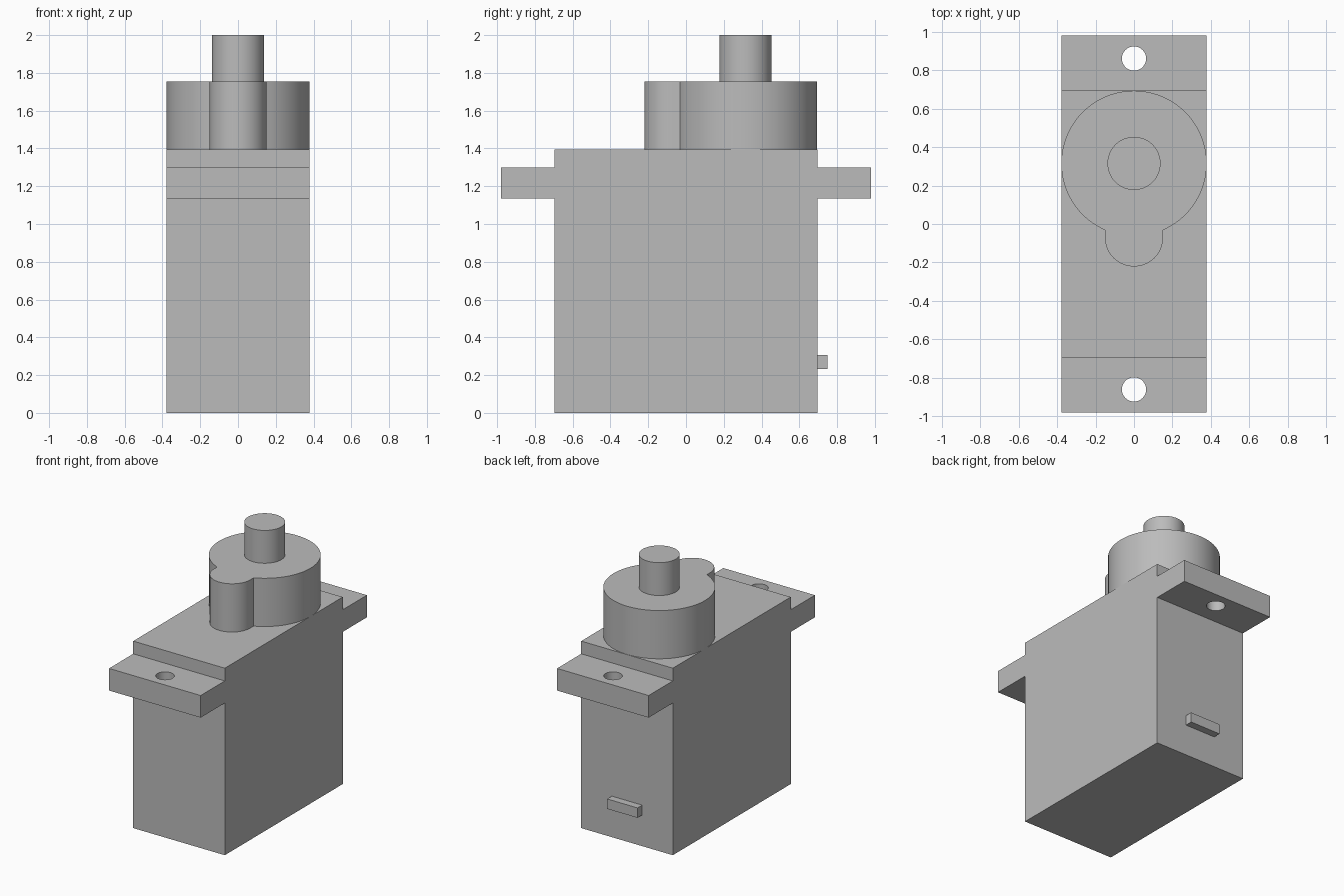
import bpy, bmesh, math
from mathutils import Vector

default = bpy.data.objects.get("Cube")
if default:
    bpy.data.objects.remove(default, do_unlink=True)

# Single grey plastic
grey = bpy.data.materials.new("grey_plastic")
grey.use_nodes = True
colour = (0.5, 0.5, 0.5, 1)
grey.diffuse_color = colour
grey.node_tree.nodes["Principled BSDF"].inputs["Base Color"].default_value = colour

HALF_W = 0.378      # half width of the case
CASE_Y = 0.695      # half depth of the case
TAB_Y = 0.98        # reach of the mounting tabs
CASE_TOP = 1.395
GEAR_TOP = 1.755
GEAR_Y = 0.315      # output axis position


def prism(name, points, offset, smooth=False):
    """Extrude a closed outline of 3D points along offset."""
    bm = bmesh.new()
    face = bm.faces.new([bm.verts.new(p) for p in points])
    top = bmesh.ops.extrude_face_region(bm, geom=[face])["geom"]
    bmesh.ops.translate(bm, vec=Vector(offset),
                        verts=[v for v in top if isinstance(v, bmesh.types.BMVert)])
    bmesh.ops.recalc_face_normals(bm, faces=bm.faces)
    mesh = bpy.data.meshes.new(name)
    bm.to_mesh(mesh)
    bm.free()
    mesh.materials.append(grey)
    obj = bpy.data.objects.new(name, mesh)
    bpy.context.collection.objects.link(obj)
    if smooth:
        bpy.ops.object.select_all(action="DESELECT")
        obj.select_set(True)
        bpy.context.view_layer.objects.active = obj
        bpy.ops.object.shade_smooth_by_angle(angle=math.radians(30))
    return obj


def arc(radius, y, z, start, end, steps):
    """Points on a horizontal arc, angles in radians."""
    angles = [start + (end - start) * i / steps for i in range(steps + 1)]
    return [(radius * math.cos(a), y + radius * math.sin(a), z) for a in angles]


def cylinder(name, radius, y, low, high):
    ring = arc(radius, y, low, 0, math.tau, 64)[:-1]
    return prism(name, ring, (0, 0, high - low), smooth=True)


# Case with both mounting tabs: one side silhouette extruded across the width
half = [(CASE_Y, 0), (CASE_Y, 1.135), (TAB_Y, 1.135),
        (TAB_Y, 1.3), (CASE_Y, 1.3), (CASE_Y, CASE_TOP)]
outline = half + [(-y, z) for y, z in reversed(half)]
case = prism("case", [(-HALF_W, y, z) for y, z in outline], (2 * HALF_W, 0, 0))

# Screw holes through the tabs
cutters = []
for side in (-1, 1):
    cutter = cylinder("screw_hole_cutter", 0.063, side * 0.86, 1, 1.45)
    cutter.hide_render = True
    cutters.append(cutter)
    cut = case.modifiers.new("screw_hole", "BOOLEAN")
    cut.operation = "DIFFERENCE"
    cut.solver = "EXACT"
    cut.object = cutter
graph = bpy.context.evaluated_depsgraph_get()
drilled = bpy.data.meshes.new_from_object(case.evaluated_get(graph))
case.modifiers.clear()
case.data = drilled
for cutter in cutters:
    bpy.data.objects.remove(cutter, do_unlink=True)

# Gear housing: large round with a small rounded lobe towards the front
LOBE_R = 0.151
meet = math.acos(LOBE_R / HALF_W)
housing = arc(HALF_W, GEAR_Y, CASE_TOP, -meet, math.pi + meet, 80)
housing += arc(LOBE_R, -0.07, CASE_TOP, math.pi, math.tau, 32)
prism("gear_housing", housing, (0, 0, GEAR_TOP - CASE_TOP), smooth=True)

# Output shaft
cylinder("output_shaft", 0.138, GEAR_Y, GEAR_TOP, 2)

# Cable outlet low on the back
outlet = [(-0.125, 0.232), (0.125, 0.232), (0.125, 0.306), (-0.125, 0.306)]
prism("cable_outlet", [(x, CASE_Y, z) for x, z in outlet], (0, 0.055, 0))
